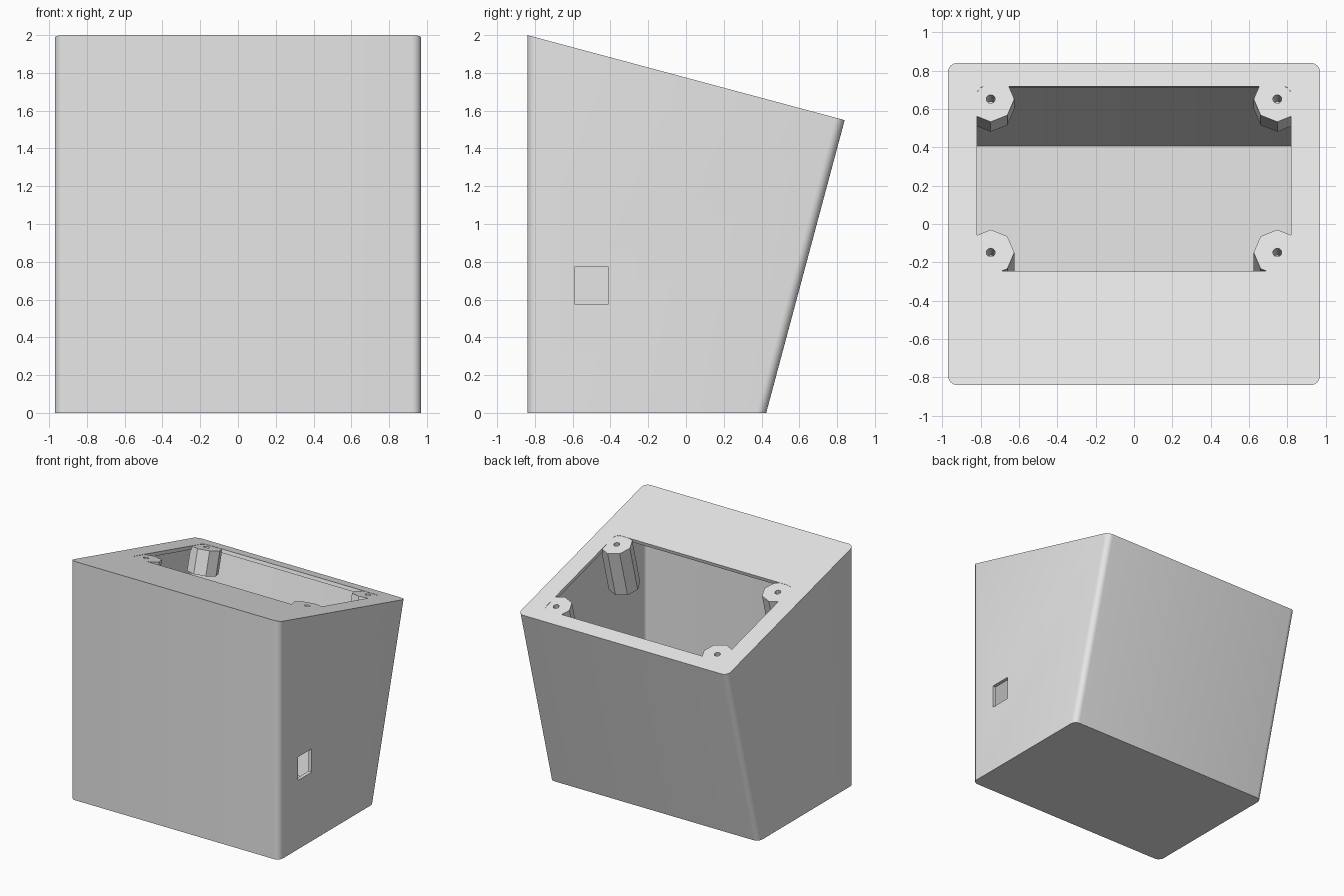
import bpy, bmesh
from math import radians, sin, cos, tan, pi
from mathutils import Matrix, Vector

cube = bpy.data.objects.get("Cube")
if cube:
    bpy.data.objects.remove(cube, do_unlink=True)

TILT = radians(15)
S, C, T = sin(TILT), cos(TILT), tan(TILT)
HALF_W, FRONT, BACK = 0.97, -0.84, 0.84
WALL, FLOOR = 0.03, 0.05

grey = bpy.data.materials.new("light grey")
grey.use_nodes = True
grey.diffuse_color = (0.8, 0.8, 0.8, 1)
grey.node_tree.nodes["Principled BSDF"].inputs["Base Color"].default_value = (0.8, 0.8, 0.8, 1)


def top_z(y):
    """Height of the sloping top face at depth y."""
    return 2 - T * (y - FRONT)


def finish(bm, name):
    bmesh.ops.recalc_face_normals(bm, faces=bm.faces[:])
    mesh = bpy.data.meshes.new(name)
    bm.to_mesh(mesh)
    bm.free()
    mesh.materials.append(grey)
    obj = bpy.data.objects.new(name, mesh)
    bpy.context.collection.objects.link(obj)
    return obj


def prism(name, profile, half_w, radius):
    """Side profile (y, z) extruded across x, with its front and back corners rounded."""
    bm = bmesh.new()
    face = bm.faces.new([bm.verts.new((-half_w, y, z)) for y, z in profile])
    new = bmesh.ops.extrude_face_region(bm, geom=[face])["geom"]
    bmesh.ops.translate(bm, vec=(2 * half_w, 0, 0),
                        verts=[v for v in new if isinstance(v, bmesh.types.BMVert)])
    bmesh.ops.recalc_face_normals(bm, faces=bm.faces[:])
    upright = [e for e in bm.edges
               if abs(e.verts[0].co.x - e.verts[1].co.x) < 1e-4
               and abs(e.verts[0].co.z - e.verts[1].co.z) > 1]
    bmesh.ops.bevel(bm, geom=upright, offset=radius, segments=6, profile=0.5, affect='EDGES')
    return finish(bm, name)


def box(name, size, matrix, radius=0):
    bm = bmesh.new()
    bmesh.ops.create_cube(bm, size=1, matrix=Matrix.Diagonal((*size, 1)))
    if radius:
        edges = [e for e in bm.edges if abs(e.verts[0].co.z - e.verts[1].co.z) > 1e-4]
        bmesh.ops.bevel(bm, geom=edges, offset=radius, segments=5, profile=0.5, affect='EDGES')
    bm.transform(matrix)
    return finish(bm, name)


def cylinder(name, sides, radius, length, matrix):
    """Cylinder hanging down from the origin of the given matrix."""
    bm = bmesh.new()
    bmesh.ops.create_cone(bm, cap_ends=True, segments=sides, radius1=radius, radius2=radius,
                          depth=length, matrix=Matrix.Translation((0, 0, -length / 2)))
    bm.transform(matrix)
    return finish(bm, name)


def cut(obj, *cutters):
    for cutter in cutters:
        mod = obj.modifiers.new("cut", 'BOOLEAN')
        mod.operation, mod.solver, mod.object = 'DIFFERENCE', 'EXACT', cutter
    bpy.context.view_layer.objects.active = obj
    for mod in list(obj.modifiers):
        bpy.ops.object.modifier_apply(modifier=mod.name)
    for cutter in cutters:
        bpy.data.objects.remove(cutter, do_unlink=True)


def smooth(obj):
    bpy.ops.object.select_all(action='DESELECT')
    obj.select_set(True)
    bpy.context.view_layer.objects.active = obj
    bpy.ops.object.shade_smooth_by_angle(angle=radians(28))


def on_top(x, y, sink=0.0):
    """Frame on the sloping top face, its z axis along the face normal."""
    normal = Vector((0, S, C))
    return (Matrix.Translation(Vector((x, y, top_z(y))) - normal * sink)
            @ Matrix.Rotation(-TILT, 4, 'X'))


# Hollow housing with sloping top and back
back_top = top_z(BACK)
back_foot = BACK - T * back_top
housing = prism("housing", [(FRONT, 0), (back_foot, 0), (BACK, back_top), (FRONT, 2)],
                HALF_W, 0.05)
inner_front = FRONT + WALL
cavity = prism("cavity_cutter", [
    (inner_front, FLOOR),
    (back_foot + T * FLOOR - WALL / C, FLOOR),
    (BACK - WALL * (C + S), back_top - WALL * (C - S)),
    (inner_front, top_z(inner_front) - WALL / C)], HALF_W - WALL, 0.03)

# Opening in the top plate and small port in the side wall
y0, y1 = -0.245, 0.718
opening = box("opening_cutter", (1.638, (y1 - y0) / C, 0.12),
              on_top(0, (y0 + y1) / 2), 0.045)
port = box("port_cutter", (0.2, 0.18, 0.195), Matrix.Translation((HALF_W, -0.5, 0.675)))
cut(housing, cavity, opening, port)
smooth(housing)

# Octagonal screw posts in the corners of the opening, longer at the front
for side, x in (("left", 0.747), ("right", -0.747)):
    for end, y, length in (("front", -0.148, 0.4), ("back", 0.652, 0.2)):
        post = cylinder(f"{end}_{side}_screw_post", 8, 0.123, length, on_top(x, y, 0.002))
        hole = cylinder("screw_hole_cutter", 16, 0.023, 0.16, on_top(x, y, -0.02))
        cut(post, hole)
        smooth(post)
